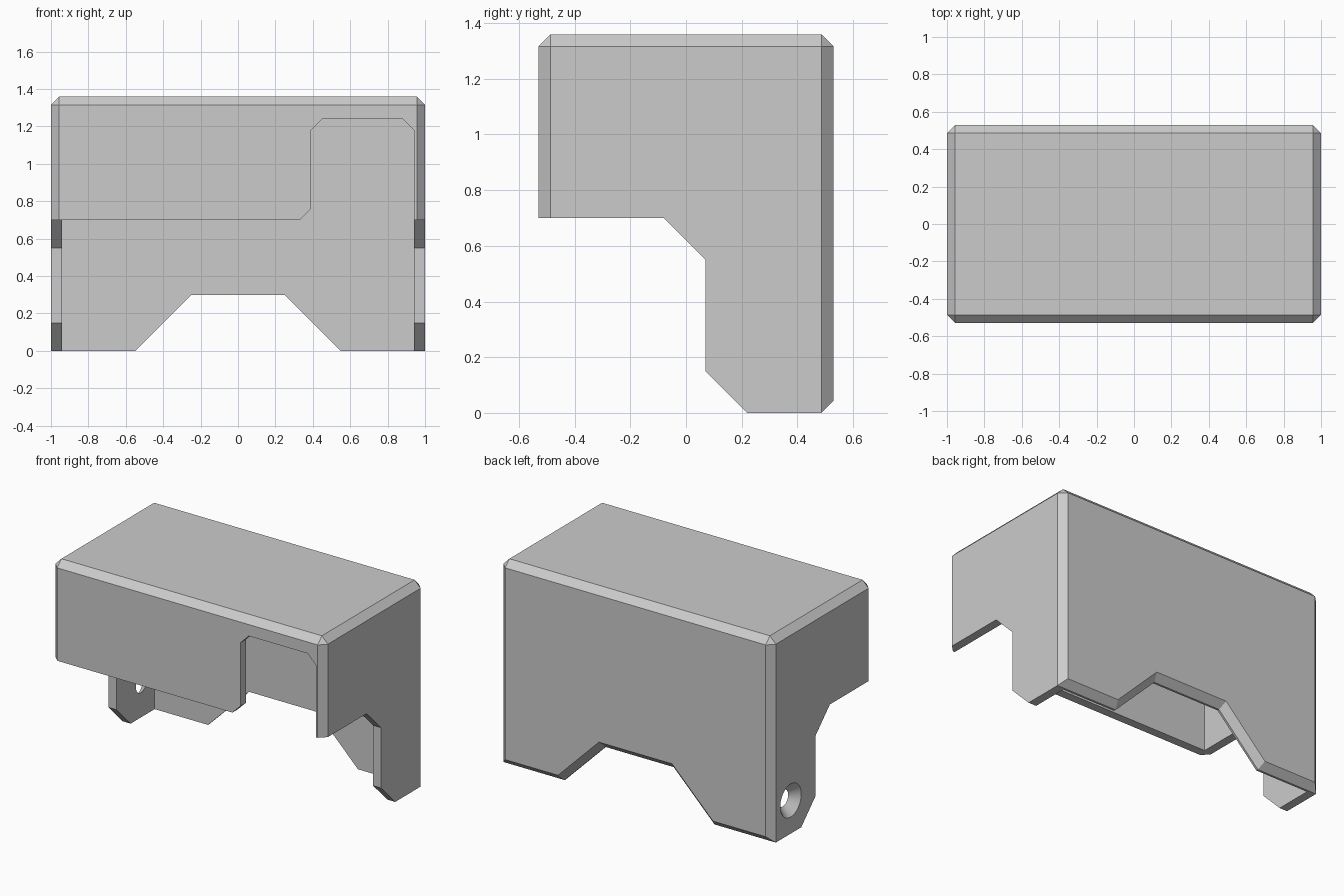
import bpy
import bmesh
from math import radians, sqrt
from mathutils import Matrix, Vector

if "Cube" in bpy.data.objects:
    bpy.data.objects.remove(bpy.data.objects["Cube"], do_unlink=True)

W, D, H = 1.0, 0.53, 1.36      # half width, half depth, height
T, C = 0.058, 0.044            # wall thickness, edge chamfer

grey = bpy.data.materials.new("plain_grey")
grey.use_nodes = True
colour = (0.6, 0.6, 0.6, 1)
grey.diffuse_color = colour
grey.node_tree.nodes["Principled BSDF"].inputs["Base Color"].default_value = colour


def make_object(name, bm):
    bmesh.ops.recalc_face_normals(bm, faces=bm.faces)
    mesh = bpy.data.meshes.new(name)
    bm.to_mesh(mesh)
    bm.free()
    mesh.materials.append(grey)
    obj = bpy.data.objects.new(name, mesh)
    bpy.context.collection.objects.link(obj)
    return obj


def box(lo, hi):
    bm = bmesh.new()
    bmesh.ops.create_cube(bm, size=1)
    lo, hi = Vector(lo), Vector(hi)
    for v in bm.verts:
        v.co = Vector(hi[i] if v.co[i] > 0 else lo[i] for i in range(3))
    return bm


def loft(sections):
    """Closed solid through matching rings of 3D points."""
    bm = bmesh.new()
    rings = [[bm.verts.new(p) for p in s] for s in sections]
    n = len(rings[0])
    for a, b in zip(rings, rings[1:]):
        for i in range(n):
            bm.faces.new((a[i], a[(i + 1) % n], b[(i + 1) % n], b[i]))
    bm.faces.new(rings[0])
    bm.faces.new(rings[-1])
    return bm


def cut(target, name, bm):
    cutter = make_object(name, bm)
    cutter.hide_render = True
    mod = target.modifiers.new(name, "BOOLEAN")
    mod.operation = "DIFFERENCE"
    mod.solver = "EXACT"
    mod.object = cutter
    bpy.context.view_layer.objects.active = target
    bpy.ops.object.modifier_apply(modifier=mod.name)
    bpy.data.objects.remove(cutter, do_unlink=True)


# Outer block, chamfered on the top, the upright corners and the back bottom edge
bm = box((-W, -D, 0), (W, D, H))
edges = []
for e in bm.edges:
    mid = (e.verts[0].co + e.verts[1].co) / 2
    if mid.z > 0.1 or mid.y > D - 0.01:
        edges.append(e)
bmesh.ops.bevel(bm, geom=edges, offset=C, segments=1, affect="EDGES", profile=0.5)
cover = make_object("cover_shell", bm)

# Hollow inside, open at the bottom
cut(cover, "cavity", box((-W + T, -D + T, -0.2), (W - T, D - T, H - T)))

# Stepped side outline that leaves the two rear legs
side = [(0.27, -0.05), (0.07, 0.15), (0.07, 0.55), (-0.08, 0.70), (-0.8, 0.70), (-0.8, -0.05)]
cut(cover, "side_step", loft([[(x, y, z) for y, z in side] for x in (-1.3, 1.3)]))

# Front window with clipped corners
e = W - T
window = [(0.27, 0.64), (0.39, 0.76), (0.39, 1.18), (0.45, 1.24), (e - 0.06, 1.24), (e, 1.18), (e, 0.64)]
cut(cover, "front_window", loft([[(x, y, z) for x, z in window] for y in (-0.7, -0.42)]))


# Rear notch, flaring outward to chamfer its rim
def notch(y, grow):
    top, low = 0.30 + grow, -0.2
    reach = 0.55 + grow * sqrt(2)
    ring = [(-reach + low, low), (-reach + top, top), (reach - top, top), (reach - low, low)]
    return [(x, y, z) for x, z in ring]


cut(cover, "rear_notch", loft([notch(0.42, 0), notch(D - C, 0), notch(D + 0.02, C + 0.02)]))

# Countersunk screw hole in one leg
bm = bmesh.new()
place = Matrix.Translation((-W + T / 2, 0.33, 0.22)) @ Matrix.Rotation(radians(90), 4, "Y")
bmesh.ops.create_cone(bm, cap_ends=True, segments=32, radius1=0.129, radius2=0.036,
                      depth=T + 0.04, matrix=place)
cut(cover, "screw_hole", bm)

# Smooth the hole and keep the chamfers crisp
bpy.ops.object.select_all(action="DESELECT")
cover.select_set(True)
bpy.context.view_layer.objects.active = cover
bpy.ops.object.shade_smooth_by_angle(angle=radians(30))
